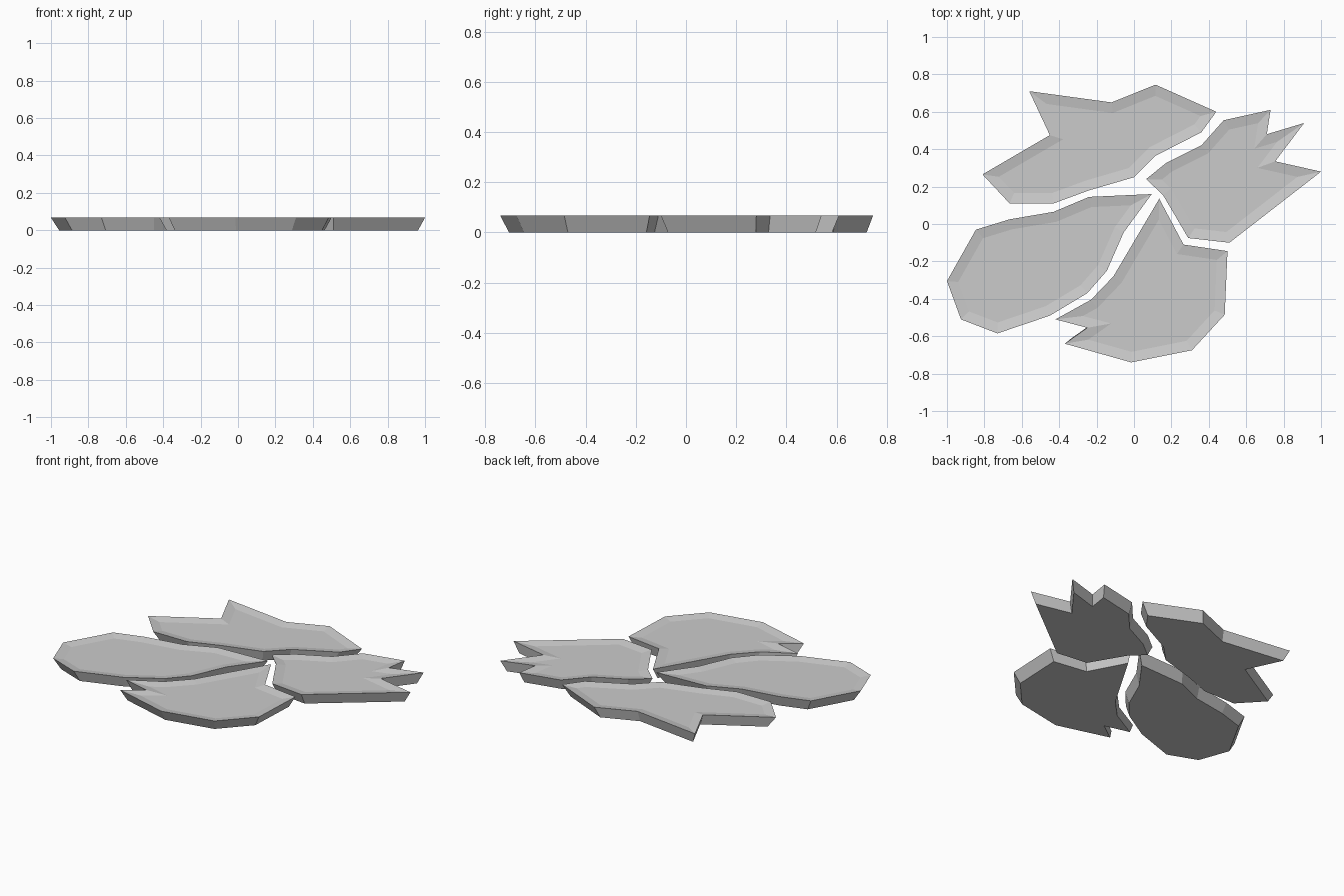
import bpy
import bmesh
from mathutils import Vector

HEIGHT = 0.067        # thickness of every slab
UNDERCUT = 0.92       # size of the underside relative to the rim
RIM_WIDTH = 0.055     # width of the sloping rim on top
RIM_DEPTH = 0.01      # how far the top is sunk inside the rim

default_cube = bpy.data.objects.get("Cube")
if default_cube:
    bpy.data.objects.remove(default_cube, do_unlink=True)


def make_material(name, colour):
    """Create one flat colour material."""
    material = bpy.data.materials.new(name)
    material.use_nodes = True
    material.diffuse_color = colour
    shader = material.node_tree.nodes["Principled BSDF"]
    shader.inputs["Base Color"].default_value = colour
    shader.inputs["Roughness"].default_value = 0.9
    return material


def bounding_centre(outline):
    """Middle of the bounding rectangle of a flat outline."""
    xs, ys = zip(*outline)
    return Vector(((min(xs) + max(xs)) / 2, (min(ys) + max(ys)) / 2))


def make_slab(name, outline, material):
    """Build an undercut slab with a shallow dished top."""
    centre = bounding_centre(outline)
    bm = bmesh.new()
    upper, lower = [], []
    for point in outline:
        rim = Vector(point)
        foot = centre + (rim - centre) * UNDERCUT
        upper.append(bm.verts.new((rim.x, rim.y, HEIGHT)))
        lower.append(bm.verts.new((foot.x, foot.y, 0)))

    # top, underside and slanted walls
    top = bm.faces.new(upper)
    bm.faces.new(lower)
    count = len(outline)
    for i in range(count):
        j = (i + 1) % count
        bm.faces.new((upper[i], upper[j], lower[j], lower[i]))
    bmesh.ops.recalc_face_normals(bm, faces=bm.faces[:])

    # sloping rim around the sunken top
    bmesh.ops.inset_region(bm, faces=[top], thickness=RIM_WIDTH,
                           depth=0, use_even_offset=True)
    for vert in top.verts:
        vert.co.z = HEIGHT - RIM_DEPTH

    mesh = bpy.data.meshes.new(name)
    bm.to_mesh(mesh)
    bm.free()
    mesh.materials.append(material)
    slab = bpy.data.objects.new(name, mesh)
    bpy.context.collection.objects.link(slab)
    return slab


# Rim outlines of the four broken pieces, clockwise from above
outlines = {
    "back_slab": [
        (-.56, .71), (-.12, .65), (.115, .745), (.44, .6), (.36, .49), (.115, .365),
        (0, .25), (-.24, .18), (-.43, .11), (-.665, .11), (-.81, .265), (-.45, .475)],
    "left_slab": [
        (.065, .24), (.17, .325), (.36, .42), (.48, .555), (.73, .61), (.71, .48),
        (.91, .54), (.755, .335), (1, .28), (.51, -.1), (.29, -.075), (.155, .155)],
    "right_slab": [
        (.095, .16), (-.24, .145), (-.43, .065), (-.665, .025), (-.845, -.03), (-1, -.305),
        (-.925, -.51), (-.73, -.585), (-.45, -.49), (-.25, -.37), (-.145, -.25), (-.055, -.045)],
    "front_slab": [
        (.135, .135), (.265, -.11), (.5, -.145), (.485, -.485), (.31, -.675), (-.015, -.74),
        (-.37, -.64), (-.25, -.555), (-.42, -.51), (-.23, -.405), (-.11, -.28)],
}

stone_grey = make_material("stone grey", (0.6, 0.6, 0.6, 1))
for slab_name, slab_outline in outlines.items():
    make_slab(slab_name, slab_outline, stone_grey)
